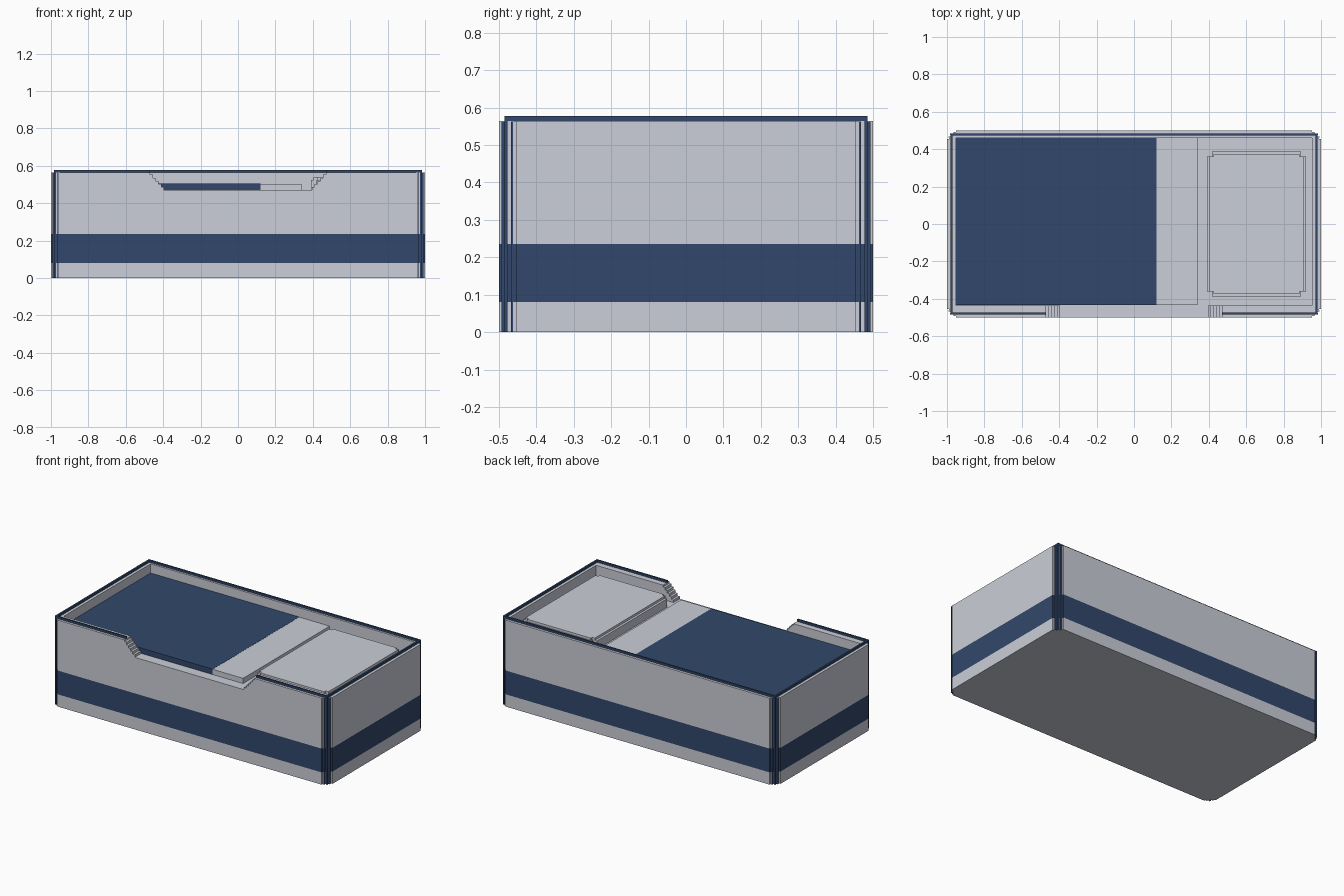
import bpy, bmesh

if "Cube" in bpy.data.objects:
    bpy.data.objects.remove(bpy.data.objects["Cube"])


def material(name, rgb):
    m = bpy.data.materials.new(name)
    m.diffuse_color = (*rgb, 1)
    m.use_nodes = True
    m.node_tree.nodes["Principled BSDF"].inputs["Base Color"].default_value = m.diffuse_color
    return m


GREY = material("pale grey", (0.6, 0.62, 0.69))
NAVY = material("navy blue", (0.031, 0.064, 0.147))


def prism(name, points, levels, mats):
    """Extrude a flat outline through z levels, one material per layer."""
    bm = bmesh.new()
    rings = [[bm.verts.new((x, y, z)) for x, y in points] for z in levels]
    n = len(points)
    for k in range(len(levels) - 1):
        for i in range(n):
            j = (i + 1) % n
            f = bm.faces.new((rings[k][i], rings[k][j], rings[k + 1][j], rings[k + 1][i]))
            f.material_index = 1 if mats[k] is NAVY else 0
    bottom = bm.faces.new(rings[0][::-1])
    top = bm.faces.new(rings[-1])
    bottom.material_index = 1 if mats[0] is NAVY else 0
    top.material_index = 1 if mats[-1] is NAVY else 0
    bm.normal_update()
    bmesh.ops.triangulate(bm, faces=[bottom, top], ngon_method='EAR_CLIP')
    bmesh.ops.recalc_face_normals(bm, faces=bm.faces[:])
    mesh = bpy.data.meshes.new(name)
    bm.to_mesh(mesh)
    bm.free()
    mesh.materials.append(GREY)
    mesh.materials.append(NAVY)
    ob = bpy.data.objects.new(name, mesh)
    bpy.context.collection.objects.link(ob)
    return ob


def box(name, x0, x1, y0, y1, z0, z1, mat):
    return prism(name, [(x0, y0), (x1, y0), (x1, y1), (x0, y1)], [z0, z1], [mat])


def stepped(corner, cx=0.0):
    """Outline with stair-stepped corners, from one corner (front right, going round)."""
    fr = [(x, -y) for x, y in corner]
    br = [(x, y) for x, y in corner[::-1]]
    bl = [(-x, y) for x, y in corner]
    fl = [(-x, -y) for x, y in corner[::-1]]
    return [(x + cx, y) for x, y in fr + br + bl + fl]


# Main box with a painted band and notched corners
CORNER = [(0.953, 0.5), (0.953, 0.492), (0.965, 0.492), (0.965, 0.48), (0.978, 0.48),
          (0.978, 0.467), (0.99, 0.467), (0.99, 0.455), (1.0, 0.455)]
outline = stepped(CORNER)
FLOOR, RIM, GAP = 0.47, 0.564, 0.47
prism("box_body", outline, [0, 0.08, 0.235, FLOOR], [GREY, NAVY, GREY])

# Raised rim: one C-shaped wall open at the front
IN_X, IN_FRONT, IN_BACK = 0.953, -0.435, 0.46
rim = [(GAP, -0.5)] + outline + [(-GAP, -0.5), (-GAP, IN_FRONT), (-IN_X, IN_FRONT),
                                 (-IN_X, IN_BACK), (IN_X, IN_BACK), (IN_X, IN_FRONT), (GAP, IN_FRONT)]
n = len(outline)
rim = [(GAP, -0.5)] + outline + rim[n + 1:]
prism("rim_wall", rim, [FLOOR, RIM], [GREY])

# Small steps down to the front opening
for side in (-1, 1):
    for i in range(5):
        a, b = side * (0.395 + 0.015 * i), side * (0.41 + 0.015 * i)
        box("opening_step", min(a, b), max(a, b), -0.5, IN_FRONT, FLOOR, FLOOR + 0.0165 * (i + 1), GREY)

# Thin trim along the top, open at the front
TX, TY, T, TOP = 0.982, 0.484, 0.011, 0.578
trim = [(GAP, -TY), (TX, -TY), (TX, TY), (-TX, TY), (-TX, -TY), (-GAP, -TY), (-GAP, T - TY),
        (T - TX, T - TY), (T - TX, TY - T), (TX - T, TY - T), (TX - T, T - TY), (GAP, T - TY)]
prism("top_trim", trim, [RIM, TOP], [NAVY])

# Corner posts with a fine line on each side
for sx in (-1, 1):
    for sy in (-1, 1):
        for name, x0, x1, y0, y1 in (("corner_post", 0.974, 0.983, 0.477, 0.485),
                                     ("side_line", 0.97, 0.991, 0.463, 0.468),
                                     ("front_line", 0.961, 0.966, 0.475, 0.493)):
            xs = sorted((sx * x0, sx * x1))
            ys = sorted((sy * y0, sy * y1))
            box(name, *xs, *ys, 0, TOP if name == "corner_post" else RIM - 0.002, NAVY)

# Bedding
box("blanket", -0.952, 0.12, -0.433, 0.459, FLOOR, 0.505, NAVY)
box("mattress", 0.12, 0.34, -0.433, 0.459, FLOOR, 0.504, GREY)
prism("pillow_base", stepped([(0.235, 0.39), (0.235, 0.36), (0.265, 0.36)], 0.655), [FLOOR, 0.525], [GREY])
prism("pillow_top", stepped([(0.23, 0.375), (0.23, 0.36), (0.25, 0.36)], 0.655), [0.525, 0.54], [GREY])
